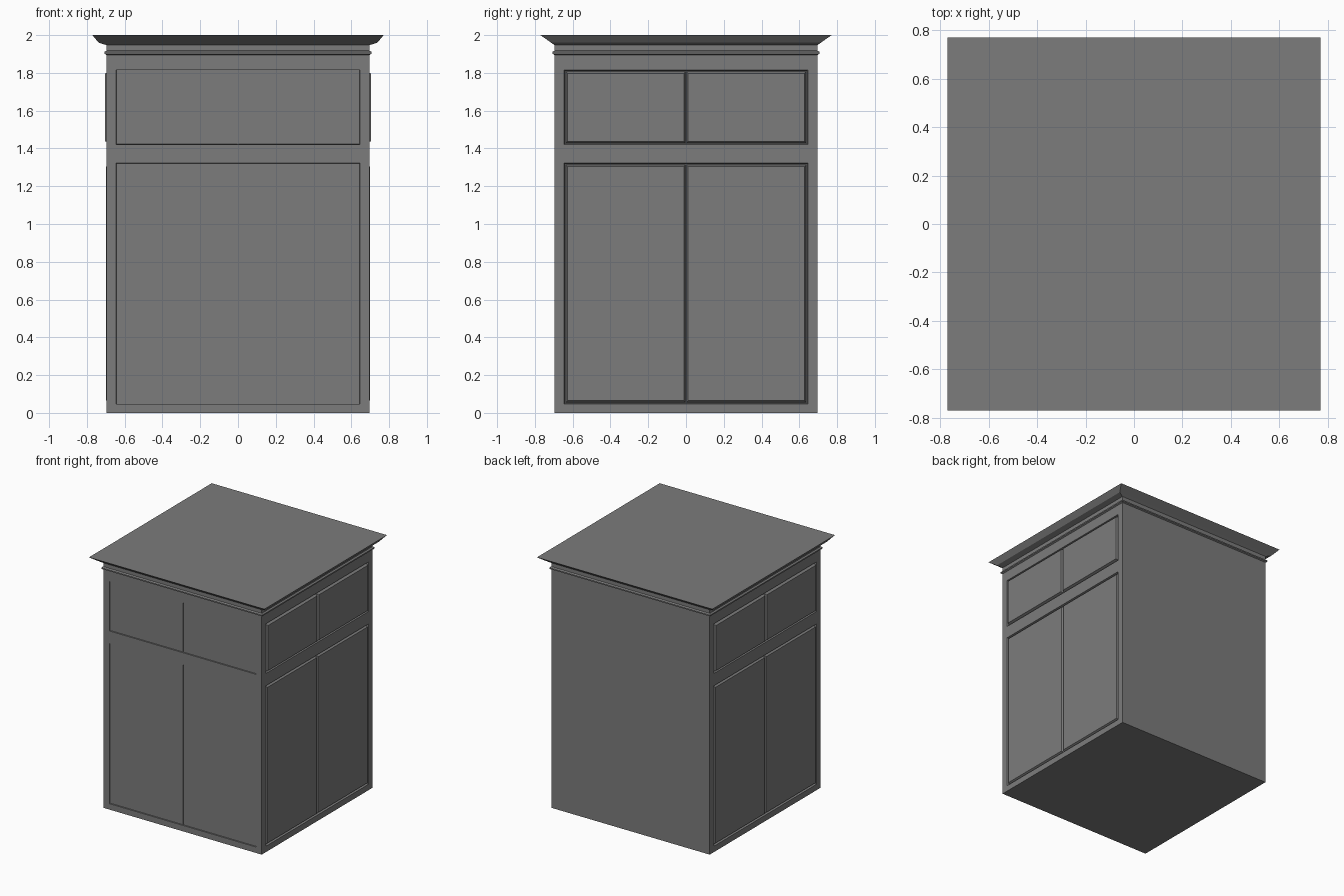
import bpy, bmesh

cube = bpy.data.objects.get("Cube")
if cube:
    bpy.data.objects.remove(cube, do_unlink=True)

HALF = 0.696                      # half width of the carcass
TOP = 1.895                       # carcass height below the moulding
EDGE = 0.645                      # half width of the door openings
ROWS = {"lower": (0.047, 1.322), "upper": (1.42, 1.815)}

paint = bpy.data.materials.new("grey_paint")
paint.use_nodes = True
paint.diffuse_color = (0.2, 0.2, 0.2, 1)
paint.node_tree.nodes["Principled BSDF"].inputs["Base Color"].default_value = (0.2, 0.2, 0.2, 1)


def finish(name, bm):
    bmesh.ops.recalc_face_normals(bm, faces=bm.faces)
    mesh = bpy.data.meshes.new(name)
    bm.to_mesh(mesh)
    bm.free()
    mesh.materials.append(paint)
    obj = bpy.data.objects.new(name, mesh)
    bpy.context.collection.objects.link(obj)
    return obj


def loft(name, rings):
    """Join four-cornered rings of points and cap both ends."""
    bm = bmesh.new()
    loops = [[bm.verts.new(p) for p in ring] for ring in rings]
    for a, b in zip(loops, loops[1:]):
        for i in range(4):
            j = (i + 1) % 4
            bm.faces.new((a[i], a[j], b[j], b[i]))
    bm.faces.new(loops[0][::-1])
    bm.faces.new(loops[-1])
    return finish(name, bm)


def level(x, y, z):
    return [(-x, -y, z), (x, -y, z), (x, y, z), (-x, y, z)]


# Carcass with sunken openings on the front and both sides
bm = bmesh.new()
bmesh.ops.create_cube(bm, size=1)
for v in bm.verts:
    v.co = (v.co.x * 2 * HALF, v.co.y * 2 * HALF, (v.co.z + 0.5) * TOP)


def cut(co, normal):
    bmesh.ops.bisect_plane(bm, geom=bm.verts[:] + bm.edges[:] + bm.faces[:],
                           plane_co=co, plane_no=normal)


for z in ROWS["lower"] + ROWS["upper"]:
    cut((0, 0, z), (0, 0, 1))
for e in (-EDGE, EDGE):
    cut((e, 0, 0), (1, 0, 0))
    cut((0, e, 0), (0, 1, 0))
bm.normal_update()


def opening(face, sides):
    c, n = face.calc_center_median(), face.normal
    in_row = any(low < c.z < high for low, high in ROWS.values())
    if sides:
        return in_row and abs(n.x) > 0.9 and abs(c.y) < 0.1
    return in_row and n.y < -0.9 and abs(c.x) < 0.1


for sides, slope, depth in ((True, 0.007, 0.015), (False, 0.001, 0.012)):
    faces = [f for f in bm.faces if opening(f, sides)]
    bmesh.ops.inset_individual(bm, faces=faces, thickness=slope, depth=-depth)
finish("carcass", bm)


# Door and side panels: a slab whose outer edge is chamfered
PLACE = {
    "front": lambda u, n, z: (u, -n, z),
    "right_side": lambda u, n, z: (-n, u, z),
    "left_side": lambda u, n, z: (n, u, z),
}


def panel(name, side, span, row, sink, proud, bevel):
    def rect(n, d):
        (u0, u1), (z0, z1) = span, row
        corners = ((u0 + d, z0 + d), (u1 - d, z0 + d), (u1 - d, z1 - d), (u0 + d, z1 - d))
        return [PLACE[side](u, HALF + n, z) for u, z in corners]
    loft(name, [rect(-sink, 0), rect(proud, bevel)])


for label, (low, high) in ROWS.items():
    for half, s in (("a", -1), ("b", 1)):
        # Front doors, nearly flush with a hairline gap
        gap, trim = 0.002, 0.002
        span = sorted((s * gap, s * (EDGE - trim)))
        panel(f"front_{label}_door_{half}", "front", span,
              (low + trim, high - trim), 0.014, -0.006, 0.0005)
        # Raised side panels
        trim = 0.008
        span = sorted((s * 0.001, s * (EDGE - trim)))
        for side in ("left_side", "right_side"):
            panel(f"{side}_{label}_panel_{half}", side, span, (low + trim, high - trim),
                  0.016, 0.007 if label == "upper" else 0.002, 0.01)

# Bead under the crown
loft("bead_moulding", [level(HALF + d, HALF + d, z) for d, z in
                       ((0, TOP), (0.011, 1.901), (0.011, 1.911), (0, 1.918), (0, 1.947))])

# Crown: single slope at front and back, two slopes at the sides
loft("crown_moulding", [level(HALF, HALF, 1.947), level(0.738, 0.714, 1.96),
                        level(0.771, 0.771, 2.0)])
